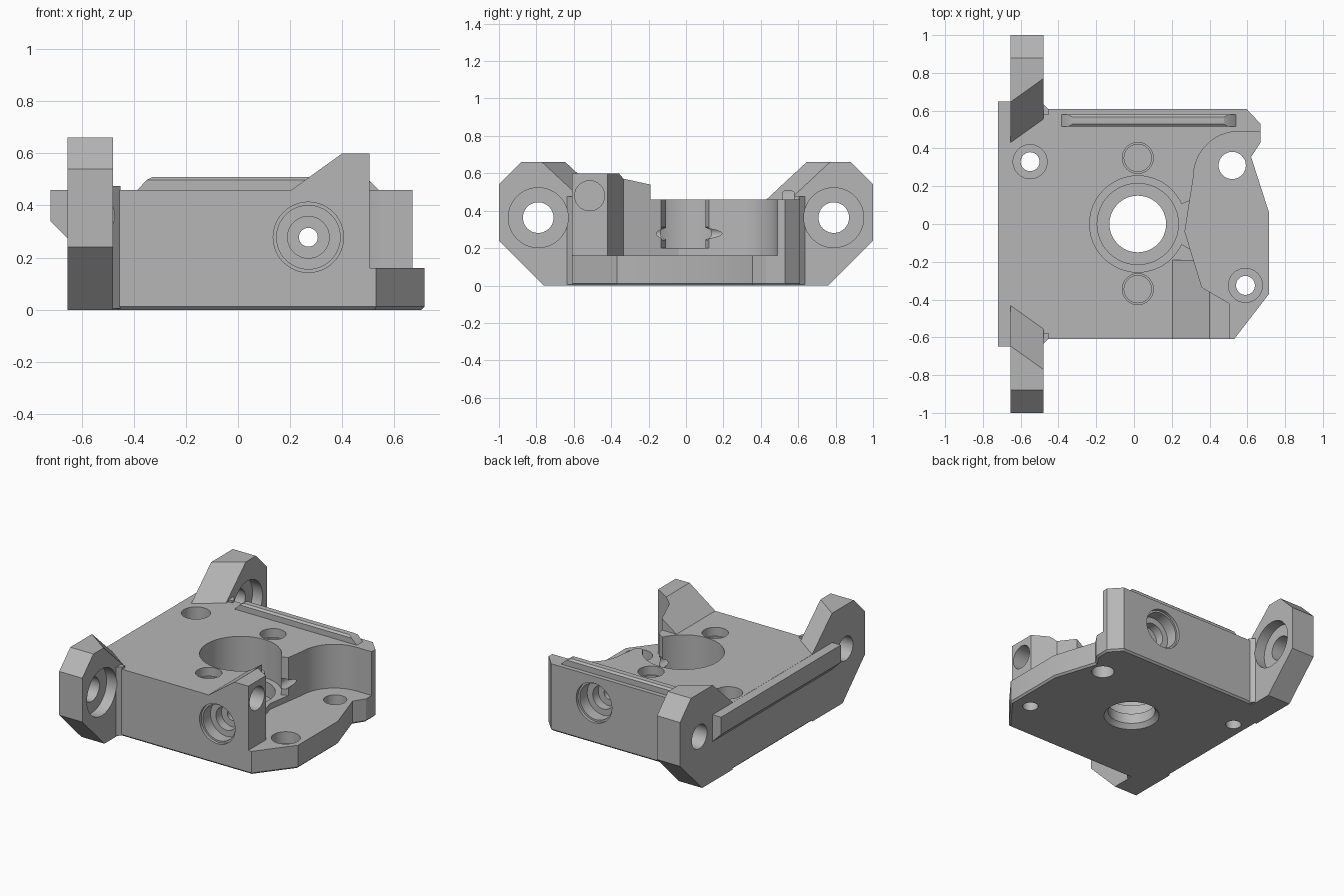
import bpy, bmesh, math
from mathutils import Vector

cube = bpy.data.objects.get("Cube")
if cube:
    bpy.data.objects.remove(cube, do_unlink=True)

grey = bpy.data.materials.new("mid_grey")
grey.use_nodes = True
colour = (0.47, 0.47, 0.47, 1)
grey.diffuse_color = colour
grey.node_tree.nodes["Principled BSDF"].inputs["Base Color"].default_value = colour


def place(axis, u, v, w):
    return {"x": Vector((w, u, v)), "y": Vector((u, w, v)), "z": Vector((u, v, w))}[axis]


def prism(name, low, axis, a, b, high=None, bevel=None):
    """Solid between a 2D outline at a and one at b along the axis."""
    bm = bmesh.new()
    bottom = [bm.verts.new(place(axis, u, v, a)) for u, v in low]
    top = [bm.verts.new(place(axis, u, v, b)) for u, v in (high or low)]
    bm.faces.new(bottom)
    bm.faces.new(top)
    n = len(low)
    for i in range(n):
        j = (i + 1) % n
        bm.faces.new((bottom[i], bottom[j], top[j], top[i]))
    bmesh.ops.recalc_face_normals(bm, faces=bm.faces)
    if bevel:
        edges = [e for e in bm.edges if all(bevel[0](v.co) for v in e.verts)]
        bmesh.ops.bevel(bm, geom=edges, offset=bevel[1], segments=1, affect="EDGES")
    mesh = bpy.data.meshes.new(name)
    bm.to_mesh(mesh)
    bm.free()
    mesh.materials.append(grey)
    obj = bpy.data.objects.new(name, mesh)
    bpy.context.collection.objects.link(obj)
    return obj


def arc(u, v, r, start, end, n):
    return [(u + r * math.cos(math.radians(start + (end - start) * i / n)),
             v + r * math.sin(math.radians(start + (end - start) * i / n))) for i in range(n + 1)]


def rod(axis, u, v, r, a, b, r2=None):
    circle = arc(u, v, r, 0, 360, 48)[:-1]
    return prism("cutter", circle, axis, a, b, arc(u, v, r2 or r, 0, 360, 48)[:-1])


def combine(obj, other, operation):
    mod = obj.modifiers.new("combine", "BOOLEAN")
    mod.object, mod.operation, mod.solver = other, operation, "EXACT"
    bpy.context.view_layer.objects.active = obj
    bpy.ops.object.modifier_apply(modifier=mod.name)
    bpy.data.objects.remove(other, do_unlink=True)


# Base plate with a thin chamfer round its underside
base_outline = [(-0.655, -0.61), (0.53, -0.61), (0.715, -0.37), (0.715, 0.06), (0.62, 0.355),
                (0.67, 0.43), (0.67, 0.53), (0.595, 0.61), (-0.655, 0.61)]
body = prism("carriage_body", base_outline, "z", 0, 0.16,
             bevel=(lambda co: co.z < 0.001, 0.012))

# Raised block with a scooped right side
block_outline = [(-0.655, -0.61), (0.505, -0.61), (0.505, -0.42), (0.36, -0.335), (0.27, -0.04)]
block_outline += arc(0.555, 0.25, 0.24, 180, 90, 16)
block_outline += [(0.67, 0.49), (0.67, 0.53), (0.595, 0.61), (-0.655, 0.61)]
block = prism("block", block_outline, "z", 0.1, 0.6)

# Trim the block top, leaving the ramped boss at the front right
combine(block, prism("trim", [(-1, 0.46), (0.205, 0.46), (0.4, 0.6), (0.4, 0.7), (-1, 0.7)],
                     "y", -1, -0.185), "DIFFERENCE")
combine(block, prism("trim", [(-1, 0.46), (1, 0.46), (1, 0.7), (-1, 0.7)],
                     "y", -0.19, 1), "DIFFERENCE")
combine(body, block, "UNION")

# Mounting ears and their corner fillets
ear_outer = [(1, 0.24), (1, 0.54), (0.88, 0.66), (0.645, 0.66), (0.43, 0.46), (0.43, 0), (0.76, 0)]
ear_inner = [(y - (0 if i < 3 or i == 6 else -0.125), z) for i, (y, z) in enumerate(ear_outer)]
fillet = [(-0.5, 0.58), (-0.5, 0.64), (-0.485, 0.64), (-0.45, 0.605), (-0.45, 0.58)]
for side in (-1, 1):
    ear = prism("ear", [(y * side, z) for y, z in ear_outer], "x", -0.655, -0.48,
                [(y * side, z) for y, z in ear_inner])
    combine(body, ear, "UNION")
    combine(body, prism("fillet", [(x, y * side) for x, y in fillet], "z", 0.005, 0.475), "UNION")

# Side opening of the central bore
opening = [(0.1, -0.1), (0.24, -0.1), (0.31, -0.14), (0.31, 0.13), (0.24, 0.1), (0.1, 0.1)]
cutters = [prism("cutter", opening, "z", 0.2, 0.55)]

# Central stepped bore
cutters += [rod("z", 0.02, 0, 0.255, 0.2, 0.55), rod("z", 0.02, 0, 0.215, 0.1, 0.3),
            rod("z", 0.02, 0, 0.15, -0.1, 0.3), rod("z", 0.02, 0, 0.185, -0.01, 0.03, 0.15)]

# Vertical pockets and screw holes
for y in (-0.345, 0.35):
    cutters += [rod("z", 0.02, y, 0.082, 0.4, 0.55), rod("z", 0.02, y, 0.072, 0.26, 0.45)]
for x, y, seat in ((-0.55, 0.33, 0.1), (0.59, -0.325, 0.08)):
    cutters += [rod("z", x, y, 0.09, seat, 0.55), rod("z", x, y, 0.05, -0.1, 0.3)]
cutters.append(rod("z", 0.52, 0.31, 0.072, -0.1, 0.3))

# Stepped lengthwise hole, opening at front and back
cutters.append(rod("y", 0.27, 0.278, 0.036, -0.8, 0.8))
for side in (-1, 1):
    for radius, depth in ((0.135, 0.02), (0.122, 0.1), (0.08, 0.16)):
        a, b = sorted((side * 0.8, side * (0.61 - depth)))
        cutters.append(rod("y", 0.27, 0.278, radius, a, b))
    # Ear holes with recessed inner seats
    cutters += [rod("x", side * 0.79, 0.363, 0.082, -0.9, -0.4),
                rod("x", side * 0.79, 0.363, 0.16, -0.555, -0.43)]

# Blind hole in the boss
cutters.append(rod("x", -0.515, 0.48, 0.08, 0.37, 0.7))
for cutter in cutters:
    combine(body, cutter, "DIFFERENCE")

# Rail along the left side
rail = prism("side_rail", [(-0.65, 0.27), (-0.65, 0.459), (-0.72, 0.459), (-0.72, 0.34), (-0.66, 0.28)],
             "y", -0.648, 0.648)
for side in (-1, 1):
    combine(rail, rod("x", side * 0.79, 0.363, 0.083, -0.9, -0.4), "DIFFERENCE")

# Ridge along the back of the top face
ridge = prism("top_ridge", [(-0.39, 0.45), (-0.385, 0.46), (-0.34, 0.51), (0.49, 0.51), (0.54, 0.46), (0.54, 0.45)],
              "y", 0.515, 0.58, bevel=(lambda co: co.z > 0.5, 0.014))

# Smooth round walls, keep sharp edges
for obj in (body, rail, ridge):
    bpy.ops.object.select_all(action="DESELECT")
    obj.select_set(True)
    bpy.context.view_layer.objects.active = obj
    bpy.ops.object.shade_smooth_by_angle(angle=math.radians(25))
